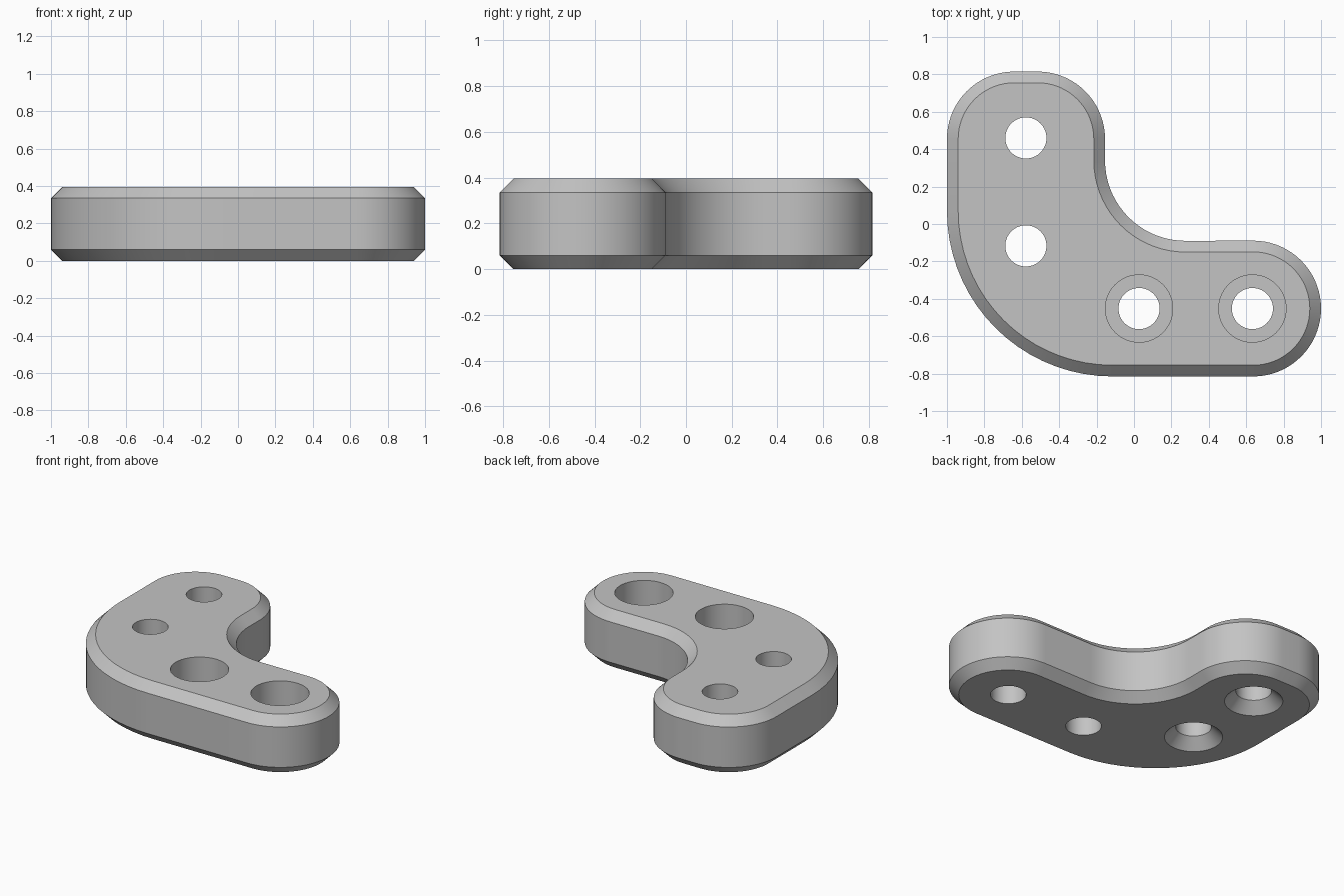
import bpy
import bmesh
from math import cos, sin, radians, pi

HEIGHT, CHAMFER = 0.395, 0.06
HOLE_R, WIDE_R = 0.11, 0.18
BORE_DEPTH = 0.23

cube = bpy.data.objects.get("Cube")
if cube:
    bpy.data.objects.remove(cube, do_unlink=True)

grey = bpy.data.materials.new("plain_grey")
grey.use_nodes = True
colour = (0.55, 0.55, 0.55, 1)
grey.diffuse_color = colour
grey.node_tree.nodes["Principled BSDF"].inputs["Base Color"].default_value = colour


def make_object(name, bm):
    bmesh.ops.recalc_face_normals(bm, faces=bm.faces[:])
    mesh = bpy.data.meshes.new(name)
    bm.to_mesh(mesh)
    bm.free()
    mesh.materials.append(grey)
    obj = bpy.data.objects.new(name, mesh)
    bpy.context.collection.objects.link(obj)
    return obj


def loft(bm, rings):
    """Closed solid through matching rings of points."""
    loops = [[bm.verts.new(p) for p in ring] for ring in rings]
    n = len(loops[0])
    for low, high in zip(loops, loops[1:]):
        for i in range(n):
            j = (i + 1) % n
            bm.faces.new((low[i], low[j], high[j], high[i]))
    bm.faces.new(loops[0][::-1])
    bm.faces.new(loops[-1])


# Outline arcs: centre x, centre y, radius, start angle, end angle
ARCS = [
    (0.637, -0.452, 0.363, -90, 90),    # end of the long arm
    (0.275, 0.34, 0.43, 270, 180),      # inner elbow (concave)
    (-0.515, 0.455, 0.36, 0, 90),       # back corners
    (-0.64, 0.455, 0.36, 90, 180),
    (-0.115, 0.07, 0.885, 180, 270),    # outer elbow
]


def outline(inset, z):
    points = []
    for cx, cy, r, start, end in ARCS:
        r += -inset if end > start else inset
        steps = abs(end - start) // 5
        for i in range(steps + 1):
            a = radians(start + (end - start) * i / steps)
            points.append((cx + r * cos(a), cy + r * sin(a), z))
    return points


# Chamfered elbow plate
bm = bmesh.new()
loft(bm, [outline(CHAMFER, 0), outline(0, CHAMFER),
          outline(0, HEIGHT - CHAMFER), outline(CHAMFER, HEIGHT)])
plate = make_object("elbow_plate", bm)

# Hole cutters as stacked circles of (radius, z)
MARGIN = 0.05
sink = WIDE_R - HOLE_R
floor = HEIGHT - BORE_DEPTH
countersunk = [(WIDE_R + MARGIN, -MARGIN), (HOLE_R, sink), (HOLE_R, HEIGHT + MARGIN)]
counterbored = [(HOLE_R, -MARGIN), (HOLE_R, floor), (WIDE_R, floor),
                (WIDE_R, HEIGHT + MARGIN)]
HOLES = [(-0.578, 0.46, countersunk), (-0.578, -0.117, countersunk),
         (0.027, -0.452, counterbored), (0.633, -0.452, counterbored)]

bm = bmesh.new()
SIDES = 64
for x, y, profile in HOLES:
    loft(bm, [[(x + r * cos(2 * pi * i / SIDES), y + r * sin(2 * pi * i / SIDES), z)
               for i in range(SIDES)] for r, z in profile])
cutter = make_object("hole_cutter", bm)
cutter.hide_render = True

# Cut the holes and drop the cutter
cut = plate.modifiers.new("holes", "BOOLEAN")
cut.operation = "DIFFERENCE"
cut.solver = "EXACT"
cut.object = cutter
bpy.ops.object.select_all(action="DESELECT")
plate.select_set(True)
bpy.context.view_layer.objects.active = plate
bpy.ops.object.modifier_apply(modifier=cut.name)
bpy.data.objects.remove(cutter, do_unlink=True)
bpy.ops.object.shade_smooth_by_angle(angle=radians(30))
